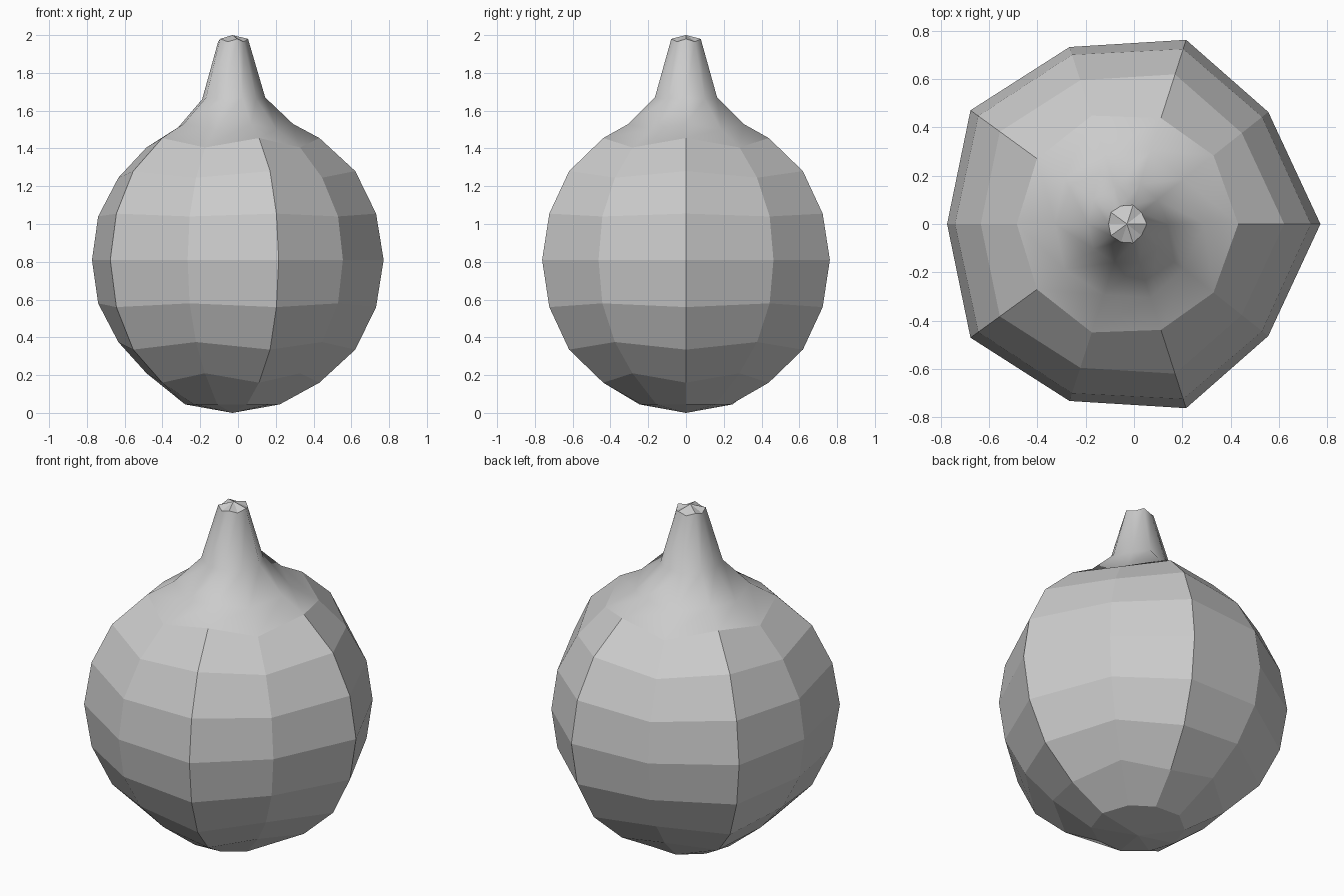
import bpy, bmesh, math

if "Cube" in bpy.data.objects:
    bpy.data.objects.remove(bpy.data.objects["Cube"])

# Ridge profile and groove profile: (radius, height) pairs, bottom to top
ridge = [(.25, .045), (.46, .16), (.65, .335), (.76, .56), (.80, .81), (.76, 1.055),
         (.65, 1.28), (.46, 1.455), (.32, 1.53), (.173, 1.67), (.082, 1.98)]
groove = [(.27, .045), (.49, .21), (.65, .375), (.765, .58), (.80, .81), (.765, 1.04),
          (.65, 1.245), (.49, 1.405), (.32, 1.50), (.173, 1.66), (.082, 1.965)]

# Directions on one half (angle, radius factor, is ridge), mirrored to the other
half = [(0, 1, True), (38.4, .932, False), (72.2, 1, True),
        (108, .962, False), (144, 1, True)]
spokes = half + [(180, .93, False)] + [(360 - a, f, r) for a, f, r in reversed(half[1:])]
CX = -0.029
n = len(spokes)

bm = bmesh.new()
rings = []
for i in range(len(ridge)):
    ring = []
    for ang, f, is_ridge in spokes:
        r, z = ridge[i] if is_ridge else groove[i]
        a = math.radians(ang)
        ring.append(bm.verts.new((CX + r * f * math.cos(a), r * f * math.sin(a), z)))
    rings.append(ring)

# Segmented skin, smooth only around the neck
for i in range(len(rings) - 1):
    lo, hi = rings[i], rings[i + 1]
    for j in range(n):
        k = (j + 1) % n
        face = bm.faces.new((lo[j], lo[k], hi[k], hi[j]))
        face.smooth = i >= 7

# Bottom and stem caps
bottom = bm.verts.new((CX, 0, 0))
top = bm.verts.new((CX, 0, 2.0))
for j in range(n):
    k = (j + 1) % n
    bm.faces.new((rings[0][k], rings[0][j], bottom))
    bm.faces.new((rings[-1][j], rings[-1][k], top))

bm.normal_update()
mesh = bpy.data.meshes.new("segmented_fruit")
bm.to_mesh(mesh)
bm.free()
obj = bpy.data.objects.new("segmented_fruit", mesh)
bpy.context.collection.objects.link(obj)
